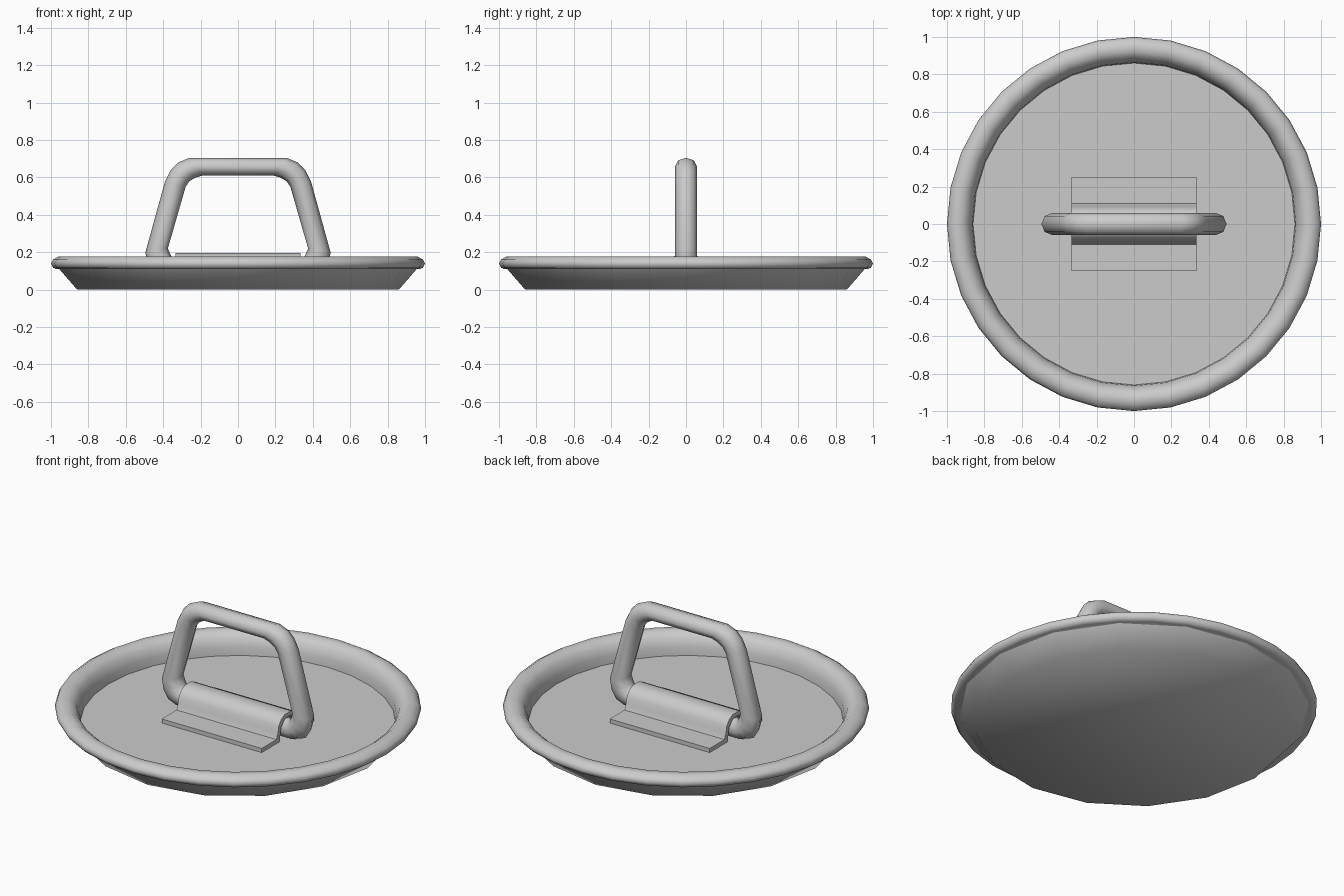
import bpy, bmesh, math

if "Cube" in bpy.data.objects:
    bpy.data.objects.remove(bpy.data.objects["Cube"])

steel = bpy.data.materials.new("grey_metal")
steel.diffuse_color = (0.6, 0.6, 0.6, 1)
steel.use_nodes = True
steel.node_tree.nodes["Principled BSDF"].inputs["Base Color"].default_value = steel.diffuse_color


def finish(name, bm, angle):
    bmesh.ops.recalc_face_normals(bm, faces=bm.faces)
    mesh = bpy.data.meshes.new(name)
    bm.to_mesh(mesh)
    bm.free()
    mesh.materials.append(steel)
    obj = bpy.data.objects.new(name, mesh)
    bpy.context.collection.objects.link(obj)
    bpy.ops.object.select_all(action='DESELECT')
    obj.select_set(True)
    bpy.context.view_layer.objects.active = obj
    bpy.ops.object.shade_smooth_by_angle(angle=math.radians(angle))
    return obj


def skin(bm, rings, loop):
    """Join neighbouring closed rings of points with quads."""
    rows = [[bm.verts.new(p) for p in ring] for ring in rings]
    n = len(rows[0])
    for i in range(len(rows) if loop else len(rows) - 1):
        a, b = rows[i], rows[(i + 1) % len(rows)]
        for j in range(n):
            k = (j + 1) % n
            bm.faces.new((a[j], a[k], b[k], b[j]))
    return rows


def circle(r, z, n):
    return [(r * math.cos(2 * math.pi * i / n), r * math.sin(2 * math.pi * i / n), z)
            for i in range(n)]


# Tapered underside, 16 sided
bm = bmesh.new()
rows = skin(bm, [circle(0.86, 0, 16), circle(0.96, 0.115, 16)], False)
bm.faces.new(rows[0])
finish("dish_underside", bm, 60)

# Recessed floor
bm = bmesh.new()
bm.faces.new([bm.verts.new(p) for p in circle(0.875, 0.05, 32)])
finish("dish_floor", bm, 30)

# Rolled rim
bm = bmesh.new()
profile = [(0.86, 0.045), (0.865, 0.1), (0.885, 0.15), (0.92, 0.178), (0.96, 0.178),
           (0.99, 0.16), (1.0, 0.14), (0.988, 0.117), (0.97, 0.11), (0.93, 0.11), (0.88, 0.06)]
skin(bm, [circle(r, z, 32) for r, z in profile], True)
finish("rolled_rim", bm, 60)

# Closed handle ring: outer and inner outline points of the left half, mirrored
left = [((-0.39, 0.05), (-0.345, 0.165)), ((-0.45, 0.075), (-0.35, 0.17)),
        ((-0.485, 0.13), (-0.36, 0.185)), ((-0.495, 0.2), (-0.375, 0.22)),
        ((-0.39, 0.58), (-0.28, 0.55)), ((-0.36, 0.64), (-0.26, 0.58)),
        ((-0.32, 0.68), (-0.225, 0.60)), ((-0.26, 0.705), (-0.19, 0.61))]
right = [((-o[0], o[1]), (-i[0], i[1])) for o, i in reversed(left)]
rings = []
for (ox, oz), (ix, iz) in left + right:
    ring = []
    for s in range(8):
        c, y = math.cos(s * math.pi / 4), 0.06 * math.sin(s * math.pi / 4)
        ring.append(((ox + ix + c * (ox - ix)) / 2, y, (oz + iz + c * (oz - iz)) / 2))
    rings.append(ring)
bm = bmesh.new()
skin(bm, rings, True)
finish("handle_ring", bm, 60)

# Bracket strap arching over the bottom bar of the handle
half = [(-0.25, 0.05), (-0.25, 0.075), (-0.11, 0.075), (-0.095, 0.11),
        (-0.088, 0.145), (-0.065, 0.178), (-0.03, 0.195)]
outline = half + [(-y, z) for y, z in reversed(half)]
under = [(0.08, 0.05), (0.066, 0.13), (0.03, 0.17)]
outline += under + [(-y, z) for y, z in reversed(under)]
bm = bmesh.new()
ends = skin(bm, [[(x, y, z) for y, z in outline] for x in (-0.333, 0.333)], False)
for end in ends:
    bm.faces.new(end)
finish("bracket_strap", bm, 50)
